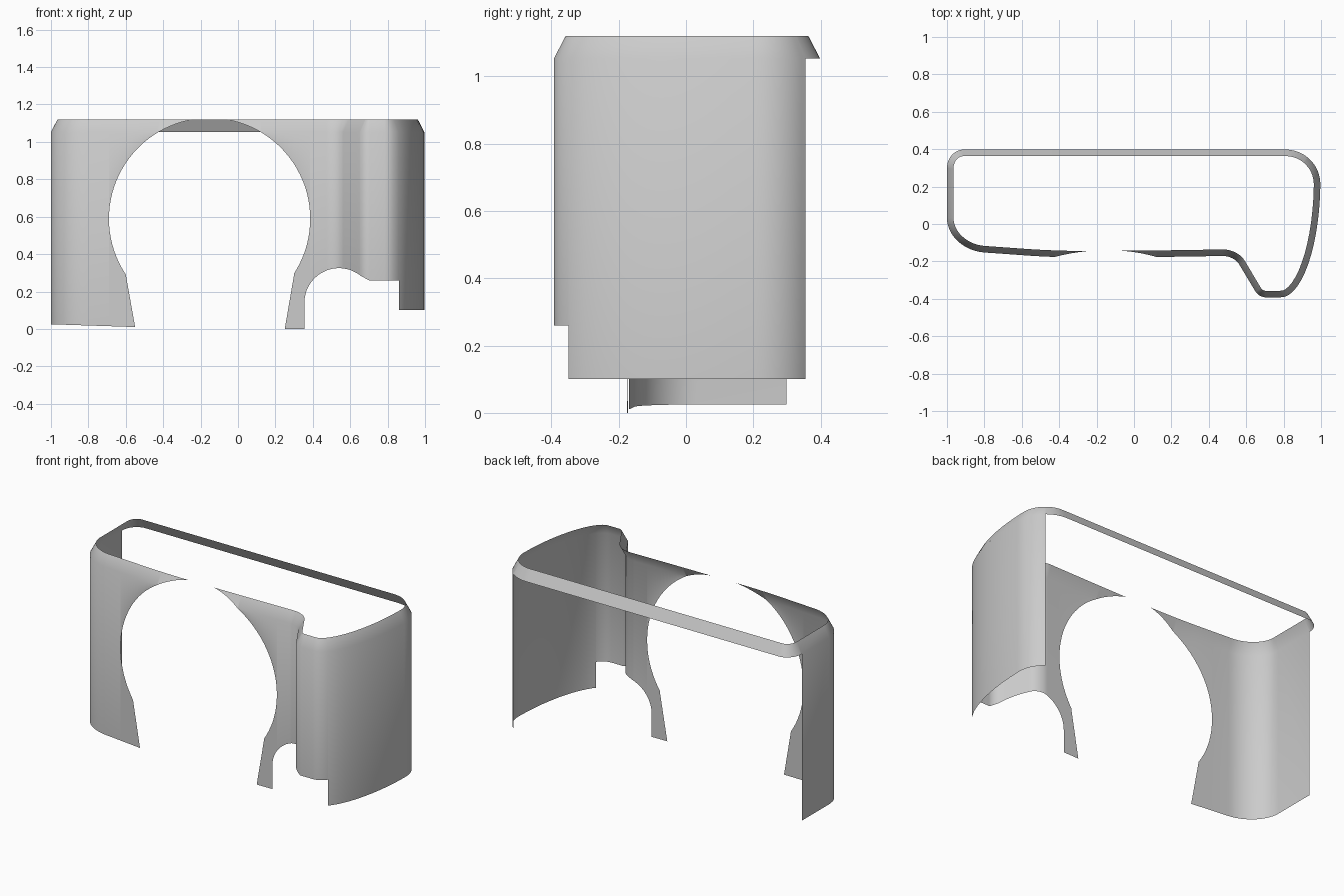
import bpy
import bmesh
import math
from mathutils import Vector

cube = bpy.data.objects.get("Cube")
if cube:
    bpy.data.objects.remove(cube, do_unlink=True)

SHOULDER, TOP, INSET = 1.053, 1.12, 0.035      # chamfer start, rim height, rim inset
CX, CZ, R = -0.152, 0.589, 0.538               # large round opening
AX, AZ, AR = 0.54, 0.14, 0.185                 # small arch

# Plan outline corners: x, y, setback before, setback after
CORNERS = [
    (-1, 0.398, 0.09, 0.1), (-1, -0.138, 0.17, 0.2),
    (-0.41, -0.18, 0.15, 0.15), (0.1, -0.177, 0.15, 0.15),
    (0.535, -0.17, 0.06, 0.05), (0.668, -0.392, 0.035, 0.035),
    (0.985, -0.392, 0.2, 0.59), (1, 0.398, 0.19, 0.19),
]


def rounded_outline(corners, steps=14):
    """Closed outline with an elliptical fillet at every corner."""
    pts = []
    for k, (x, y, d_in, d_out) in enumerate(corners):
        p = Vector((x, y))
        before = Vector(corners[k - 1][:2])
        after = Vector(corners[(k + 1) % len(corners)][:2])
        a = p + (before - p).normalized() * d_in
        b = p + (after - p).normalized() * d_out
        for s in range(steps + 1):
            t = math.pi / 2 * s / steps
            pts.append(a + b - p + (p - b) * math.cos(t) + (p - a) * math.sin(t))
    return pts


def half_chord(radius, d):
    return math.sqrt(max(0, radius * radius - d * d))


def cut_positions():
    """x positions where the openings need a column of vertices."""
    xs = [-0.6, -0.55, 0.25, 0.3, 0.6, 0.7, 0.86]
    xs += [CX + R * math.cos(math.pi * k / 48) for k in range(49)]
    xs += [AX + AR * math.cos(math.pi * k / 24) for k in range(25)]
    for level in (SHOULDER, TOP):
        d = half_chord(R, level - CZ)
        xs += [CX - d, CX + d]
    return xs


def add_columns(pts):
    """Give each point its inward direction and split segments at the openings."""
    n = len(pts)
    inward = []
    for k in range(n):
        t1 = (pts[k] - pts[k - 1]).normalized()
        t2 = (pts[(k + 1) % n] - pts[k]).normalized()
        t = (t1 + t2).normalized()
        inward.append(Vector((-t.y, t.x)))
    columns, xs = [], cut_positions()
    for k in range(n):
        a, b = pts[k], pts[(k + 1) % n]
        axis, cuts = (0, xs) if a.y + b.y < 0 else (1, [0.355])
        span = b[axis] - a[axis]
        ts = {0.0}
        if abs(span) > 1e-5:
            ts |= {(c - a[axis]) / span for c in cuts}
        last = -1
        for t in sorted(t for t in ts if 0 <= t < 0.9999):
            if t - last > 1e-4:
                columns.append((a.lerp(b, t), inward[k].lerp(inward[(k + 1) % n], t)))
                last = t
    return columns


def bands(x, mid):
    """Solid height ranges at x, for the stretch of wall around mid."""
    if mid.y > (0.354 if mid.x > 0 else 0.3):
        return [(SHOULDER, TOP)]               # open back: rim only
    chord = half_chord(R, x - CX)
    up, down = min(CZ + chord, TOP), CZ - chord
    foot = 0.025 - 0.033 * (x + 1)
    arch = AZ + half_chord(AR, x - AX)
    if mid.x > 0.6:
        arch = max(arch, 0.26 + 0.55 * (0.7 - x))
    above = (up, TOP)
    if mid.x < CX - R:
        return [(foot, TOP)]
    if mid.x < -0.6:
        return [(foot, down), above]
    if mid.x < -0.55:
        return [(foot, 0.291 - (x + 0.6) * 5.62), above]
    if mid.x < 0.25:
        return [above]
    if mid.x < 0.3:
        return [(0, (x - 0.25) * 5.84), above]
    if mid.x < AX - AR:
        return [(0, down), above]
    if mid.x < CX + R:
        return [(arch, down), above]
    if mid.x < 0.7:
        return [(arch, TOP)]
    return [(0.26 if mid.x < 0.86 else 0.1, TOP)]


def build_shell(name, material):
    columns = add_columns(rounded_outline(CORNERS))
    bm = bmesh.new()
    cache = {}

    def vert(k, z):
        key = (k, round(z, 4))
        if key not in cache:
            p, inward = columns[k]
            q = p + inward * INSET * max(0, (z - SHOULDER) / (TOP - SHOULDER))
            cache[key] = bm.verts.new((q.x, q.y, z))
        return cache[key]

    for i in range(len(columns)):
        j = (i + 1) % len(columns)
        a, b = columns[i][0], columns[j][0]
        mid = (a + b) / 2
        for (la, ha), (lb, hb) in zip(bands(a.x, mid), bands(b.x, mid)):
            # Straight wall, then the chamfered rim above the shoulder
            for lo, hi in ((0, SHOULDER), (SHOULDER, TOP)):
                za, zb = [[min(max(z, lo), hi) for z in pair] for pair in ((la, ha), (lb, hb))]
                loop = [vert(i, za[0]), vert(j, zb[0]), vert(j, zb[1]), vert(i, za[1])]
                loop = list(dict.fromkeys(loop))
                if len(loop) > 2:
                    bm.faces.new(loop)

    loose = [v for v in bm.verts if not v.link_faces]
    bmesh.ops.delete(bm, geom=loose, context='VERTS')
    mesh = bpy.data.meshes.new(name)
    bm.to_mesh(mesh)
    bm.free()
    mesh.materials.append(material)
    obj = bpy.data.objects.new(name, mesh)
    bpy.context.collection.objects.link(obj)
    return obj


grey = bpy.data.materials.new("plain_grey")
grey.use_nodes = True
grey.diffuse_color = (0.6, 0.6, 0.6, 1)
grey.node_tree.nodes["Principled BSDF"].inputs["Base Color"].default_value = (0.6, 0.6, 0.6, 1)

shell = build_shell("wraparound_shell", grey)
bpy.ops.object.select_all(action='DESELECT')
shell.select_set(True)
bpy.context.view_layer.objects.active = shell
bpy.ops.object.shade_smooth_by_angle(angle=math.radians(32))
